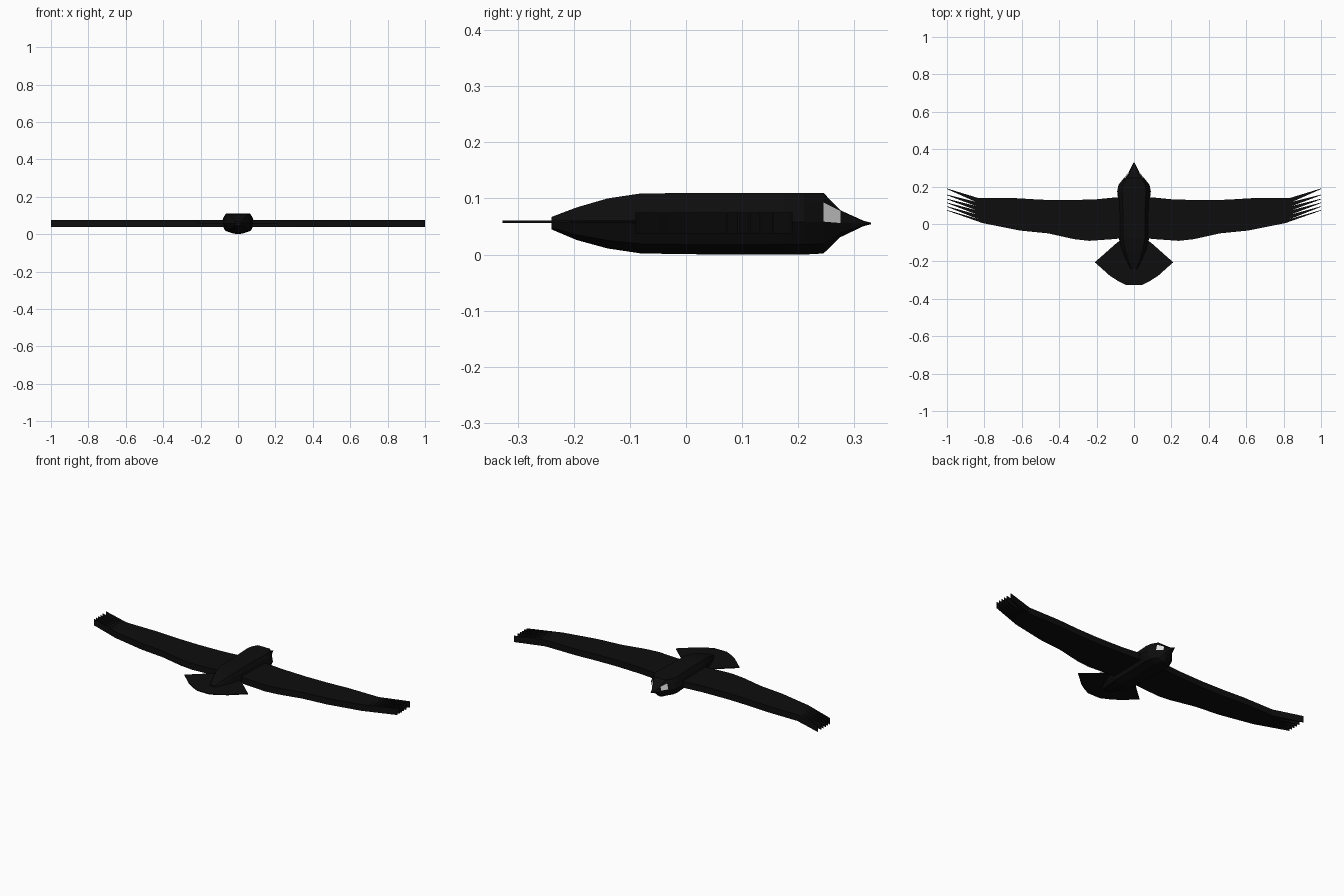
import bpy, bmesh

if "Cube" in bpy.data.objects:
    bpy.data.objects.remove(bpy.data.objects["Cube"])


def material(name, value):
    m = bpy.data.materials.new(name)
    m.diffuse_color = (value, value, value, 1)
    m.use_nodes = True
    m.node_tree.nodes["Principled BSDF"].inputs["Base Color"].default_value = m.diffuse_color
    return m


black = material("black_plumage", 0.004)
white = material("eye_white", 0.75)


def finish(name, bm, mats):
    bmesh.ops.recalc_face_normals(bm, faces=bm.faces[:])
    mesh = bpy.data.meshes.new(name)
    bm.to_mesh(mesh)
    bm.free()
    for m in mats:
        mesh.materials.append(m)
    obj = bpy.data.objects.new(name, mesh)
    bpy.context.collection.objects.link(obj)
    return obj


def slab(name, outline, z0, z1):
    """Flat plate cut to an outline."""
    bm = bmesh.new()
    face = bm.faces.new([bm.verts.new((x, y, z0)) for x, y in outline])
    ext = bmesh.ops.extrude_face_region(bm, geom=[face])
    top = [v for v in ext["geom"] if isinstance(v, bmesh.types.BMVert)]
    bmesh.ops.translate(bm, verts=top, vec=(0, 0, z1 - z0))
    caps = [f for f in bm.faces if len(f.verts) > 4]
    bmesh.ops.triangulate(bm, faces=caps)
    return finish(name, bm, [black])


# Body and head: rings of (y, half width, bottom z, top z, shoulder height)
rings = [(-0.24, 0.02, 0.045, 0.067, 0.64), (-0.195, 0.042, 0.026, 0.084, 0.64),
         (-0.14, 0.065, 0.011, 0.100, 0.64), (-0.08, 0.08, 0.002, 0.109, 0.64),
         (0.06, 0.082, 0.0, 0.11, 0.64), (0.14, 0.086, 0.0, 0.11, 0.64),
         (0.175, 0.09, 0.0, 0.11, 0.64), (0.21, 0.083, 0.0, 0.11, 0.64),
         (0.245, 0.055, 0.002, 0.11, 0.68), (0.275, 0.029, 0.031, 0.079, 0.96),
         (0.317, 0.008, 0.051, 0.060, 0.64), (0.33, 0.002, 0.054, 0.057, 0.64)]
bm = bmesh.new()
loops = []
for y, hx, z0, z1, sh in rings:
    mid, hz = (z0 + z1) / 2, (z1 - z0) / 2
    half = [(0.72, 1), (0.86, sh), (1, 0.05), (0.75, -0.68), (0.3, -0.93)]
    section = half + [(0, -1)] + [(-x, z) for x, z in reversed(half)]
    loops.append([bm.verts.new((x * hx, y, mid + z * hz)) for x, z in section])
n = len(loops[0])
for r in range(len(loops) - 1):
    for i in range(n):
        j = (i + 1) % n
        f = bm.faces.new((loops[r][i], loops[r][j], loops[r + 1][j], loops[r + 1][i]))
        # Eye patch on each side of the face
        if r == 8 and i in (1, n - 3):
            f.material_index = 1
bm.faces.new(loops[0])
bm.faces.new(loops[-1])
finish("body", bm, [black, white])

# Wing with six splayed tip feathers, mirrored
outline = [(0.03, -0.07), (0.10, -0.08), (0.24, -0.09), (0.32, -0.081), (0.46, -0.05),
           (0.61, -0.035), (0.81, 0.005)]
tips = [0.075, 0.095, 0.115, 0.135, 0.157, 0.19]
for i, tip in enumerate(tips):
    outline += [(1.0, tip - 0.003), (1.0, tip)]
    if i < 5:
        outline.append((0.835 + 0.003 * i, 0.027 + 0.023 * i))
outline += [(0.83, 0.138), (0.63, 0.138), (0.5, 0.13), (0.36, 0.127), (0.2, 0.132),
            (0.09, 0.143), (0.03, 0.143)]
wing = slab("wings", outline, 0.038, 0.075)
wing.modifiers.new("mirror", 'MIRROR').use_clip = False

# Fan tail
right = [(0.04, -0.327), (0.085, -0.305), (0.13, -0.276), (0.17, -0.24), (0.21, -0.205),
         (0.15, -0.152), (0.105, -0.112), (0.06, -0.075)]
slab("tail", right + [(-x, y) for x, y in reversed(right)], 0.056, 0.061)
